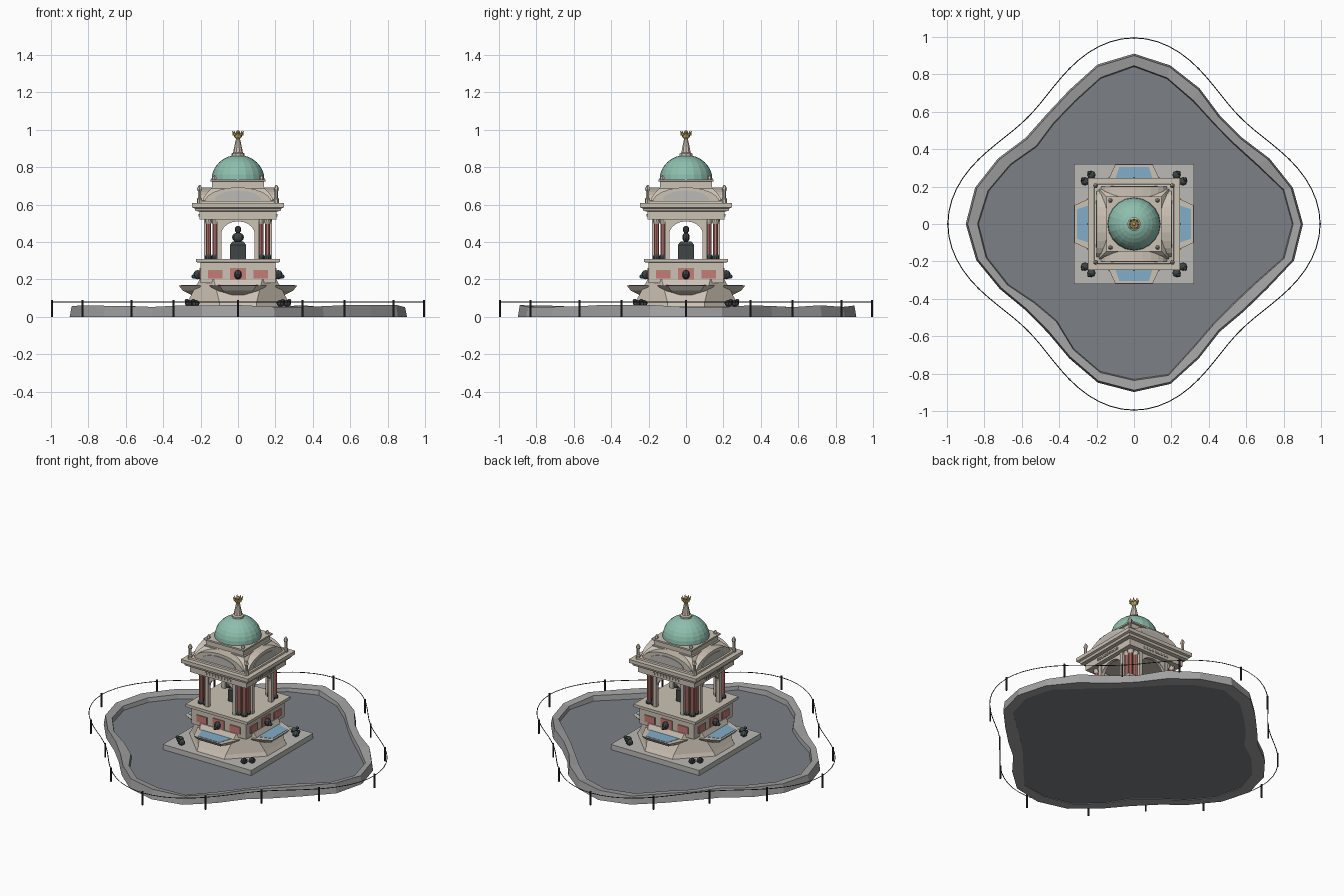
import bpy, bmesh, random
from math import sin, cos, pi
from mathutils import Matrix, Vector

if "Cube" in bpy.data.objects:
    bpy.data.objects.remove(bpy.data.objects["Cube"])
random.seed(4)

STONE, RED, GREEN = (.60, .54, .46), (.55, .20, .18), (.27, .52, .42)
BLACK, GOLD, WATER = (.05, .06, .06), (.65, .48, .15), (.22, .42, .58)
FLOOR, SLAB, IRON = (.20, .22, .24), (.50, .49, .46), (.03, .03, .03)
mats = {}


def paint(data, c):
    if c:
        if c not in mats:
            mats[c] = bpy.data.materials.new("paint")
            mats[c].diffuse_color = (*c, 1)
        data.materials.append(mats[c])


def part(name, color, build, four=False):
    """Make one object; four=True repeats it around the z axis."""
    bm = bmesh.new()
    build(bm)
    if four:
        geom = bm.verts[:] + bm.edges[:] + bm.faces[:]
        for k in (1, 2, 3):
            new = bmesh.ops.duplicate(bm, geom=geom)["geom"]
            bmesh.ops.rotate(bm, verts=[v for v in new if isinstance(v, bmesh.types.BMVert)],
                             cent=(0, 0, 0), matrix=Matrix.Rotation(k * pi / 2, 3, 'Z'))
    bmesh.ops.recalc_face_normals(bm, faces=bm.faces[:])
    me = bpy.data.meshes.new(name)
    bm.to_mesh(me)
    bm.free()
    paint(me, color)
    ob = bpy.data.objects.new(name, me)
    bpy.context.collection.objects.link(ob)
    return ob


def loft(bm, rings, closed=False):
    vs = [[bm.verts.new(p) for p in r] for r in rings]
    n = len(vs[0])
    for a, b in zip(vs, vs[1:] + ([vs[0]] if closed else [])):
        for i in range(n):
            j = (i + 1) % n
            bm.faces.new((a[i], a[j], b[j], b[i]))
    if not closed:
        bm.faces.new(vs[0])
        bm.faces.new(vs[-1])


def sq(h, z):
    return [(-h, -h, z), (h, -h, z), (h, h, z), (-h, h, z)]


def circ(r, z, n, x=0, y=0):
    return [(x + r * cos(2 * pi * i / n), y + r * sin(2 * pi * i / n), z) for i in range(n)]


def squares(*prof):
    return lambda bm: loft(bm, [sq(h, z) for h, z in prof])


def lathe(n, *prof, x=0, y=0):
    return lambda bm: loft(bm, [circ(r, z, n, x, y) for r, z in prof])


def box(bm, x0, x1, y0, y1, z0, z1):
    loft(bm, [[(x0, y0, z), (x1, y0, z), (x1, y1, z), (x0, y1, z)] for z in (z0, z1)])


def ball(bm, p, s, seg=8):
    bmesh.ops.create_uvsphere(bm, u_segments=seg, v_segments=6, radius=1,
                              matrix=Matrix.Translation(p) @ Matrix.Diagonal((*s, 1)))


def clover(mid, amp, i, n):
    a = 2 * pi * i / n
    return Vector((cos(a), sin(a), 0)) * (mid + amp * cos(4 * a))


# pool: rough stone rim and floor
def rim(bm):
    rings, n = [], 28
    for i in range(n):
        p = clover(.82, .085, i, n)
        d = p.normalized()
        w, t = random.uniform(.045, .075), random.uniform(.05, .064)
        q = p + d * random.uniform(-.008, .008)
        rings.append([q, q - d * .01 + Vector((0, 0, t)),
                      q - d * w + Vector((0, 0, t - .008)), q - d * (w + .01)])
    loft(bm, rings, closed=True)


part("pool_rim", (.36, .36, .36), rim)
part("pool_floor", FLOOR, lambda bm: loft(
    bm, [[clover(.775, .085, i, 28) + Vector((0, 0, z)) for i in range(28)] for z in (.004, .022)]))


# fence
def posts(bm):
    for i in range(16):
        p = clover(.9, .095, i, 16)
        loft(bm, [circ(.006, z, 6, p.x, p.y) for z in (0, .09)])


part("fence_posts", IRON, posts)
cu = bpy.data.curves.new("fence_rail", 'CURVE')
cu.dimensions, cu.bevel_depth, cu.bevel_resolution = '3D', .0025, 0
sp = cu.splines.new('POLY')
sp.points.add(95)
for i, pt in enumerate(sp.points):
    pt.co = (*clover(.9, .095, i, 96).xy, .08, 1)
sp.use_cyclic_u = True
paint(cu, IRON)
bpy.context.collection.objects.link(bpy.data.objects.new("fence_rail", cu))

# stepped slab and flared octagonal base
part("slab", SLAB, squares((.322, .02), (.322, .056)))


def octo(h, c, z):
    return [(-c, -h, z), (c, -h, z), (h, -c, z), (h, c, z), (c, h, z), (-c, h, z), (-h, c, z), (-h, -c, z)]


part("flared_base", STONE, lambda bm: loft(bm, [octo(.285, .1, .055), octo(.27, .1, .08), octo(.205, .13, .2)]))


# water bowls on the four sides
def bowl(w, e, y0, y1, z):
    return [(-w, y0, z), (-e, y1, z), (e, y1, z), (w, y0, z)]


part("bowls", STONE, lambda bm: loft(bm, [bowl(.05, .03, -.2, -.245, .115), bowl(.13, .08, -.2, -.295, .14),
                                          bowl(.155, .1, -.2, -.318, .168)]), True)
part("bowl_water", WATER, lambda bm: loft(bm, [bowl(.115, .078, -.2, -.306, z) for z in (.16, .17)]), True)


# pair of small animals at each slab corner
def animals(bm):
    for x, y in ((.228, -.262), (.262, -.228)):
        ball(bm, (x, y, .072), (.022, .022, .018))
        ball(bm, (x + .012, y - .012, .085), (.011, .011, .011))


part("corner_animals", BLACK, animals, True)

# pedestal with red panels and spouts
part("pedestal", STONE, squares((.2, .18), (.2, .29), (.225, .292), (.225, .31)))


def panels(bm):
    for x, w in ((-.122, .038), (0, .042), (.122, .038)):
        box(bm, x - w, x + w, -.206, -.19, .195 if x == 0 else .205, .26 if x == 0 else .25)


part("red_panels", RED, panels, True)


def spouts(bm):
    ball(bm, (0, -.215, .225), (.02, .024, .025))
    ball(bm, (0, -.236, .215), (.011, .014, .011))


part("spout_heads", BLACK, spouts, True)

# open pavilion: column clusters, piers and arches
SPOTS = ((.158, -.158), (.158, -.122), (.122, -.158))


def columns(bm):
    for x, y in SPOTS:
        loft(bm, [circ(.014, z, 10, x, y) for z in (.33, .5)])


def bases(bm):
    for x, y in SPOTS:
        loft(bm, [circ(r, z, 10, x, y) for r, z in ((.019, .31), (.019, .322), (.014, .334))])


def piers(bm):
    for x, y in ((.1, -.172), (.172, -.1)):
        box(bm, x - .011, x + .011, y - .011, y + .011, .31, .52)
    for x, y in SPOTS:
        loft(bm, [circ(r, z, 10, x, y) for r, z in ((.014, .495), (.02, .51), (.02, .525))])


def arch(bm):
    prof = [(.09, .31), (.105, .31), (.105, .525), (-.105, .525), (-.105, .31), (-.09, .31)]
    prof += [(-.09 * cos(a * pi / 10), .44 + .07 * sin(a * pi / 10)) for a in range(11)]
    loft(bm, [[(x, y, z) for x, z in prof] for y in (-.176, -.156)])


part("red_columns", RED, columns, True)
part("column_bases", BLACK, bases, True)
part("piers", STONE, piers, True)
part("arches", STONE, arch, True)


# statue bust inside
def bust(bm):
    loft(bm, [sq(.042, .31), sq(.042, .385), sq(.03, .402)])
    ball(bm, (0, 0, .425), (.032, .02, .026))
    ball(bm, (0, 0, .466), (.017, .017, .021))
    loft(bm, [circ(.009, z, 8) for z in (.43, .46)])


part("bust", BLACK, bust)

# entablature with dentils, cornice and roof
part("entablature", STONE, squares((.205, .52), (.205, .562), (.228, .566), (.232, .58), (.245, .585), (.245, .608)))


def dentils(bm):
    for i in range(-4, 5):
        box(bm, i * .022 - .006, i * .022 + .006, -.21, -.2, .535, .55)


part("dentils", STONE, dentils, True)
part("roof", STONE, squares((.215, .605), (.212, .618), (.188, .622), (.182, .64), (.165, .665), (.145, .685),
                            (.145, .69), (.138, .692), (.138, .722), (.148, .725), (.148, .735)))


# curved pediment on each side
def segment(w, z0, h):
    return [(-w * cos(i * pi / 12), z0 + h * sin(i * pi / 12)) for i in range(13)]


part("pediments", STONE, lambda bm: loft(bm, [[(x, y, z) for x, z in segment(.18, .61, .082)]
                                              for y in (-.2, -.13)]), True)
part("pediment_panels", SLAB, lambda bm: loft(bm, [[(x, y, z) for x, z in segment(.125, .622, .052)]
                                                   for y in (-.204, -.19)]), True)
part("corner_pinnacles", STONE, lathe(6, (.014, .605), (.014, .63), (.009, .635), (.009, .67), (.014, .682),
                                      (.01, .695), (.003, .705), x=.205, y=-.205), True)
part("attic_finials", STONE, lathe(6, (.01, .73), (.012, .742), (.003, .758), x=.126, y=-.126), True)

# dome and finial
dome = [(.141 * cos(i * pi / 16), .735 + .13 * sin(i * pi / 16)) for i in range(8)]
part("dome", GREEN, lathe(20, (.141, .725), *dome, (.004, .865)))
part("spire", STONE, lathe(10, (.036, .855), (.036, .872), (.026, .878), (.022, .9), (.009, .96)))


def crown(bm):
    loft(bm, [circ(r, z, 8) for r, z in ((.008, .95), (.02, .962), (.024, .975))])
    for i in range(8):
        a = i * pi / 4
        x, y = cos(a), sin(a)
        loft(bm, [circ(.009, .97, 4, .02 * x, .02 * y), circ(.002, .993, 4, .029 * x, .029 * y)])
    ball(bm, (0, 0, .984), (.012, .012, .012))


part("crown_finial", GOLD, crown)

for m in bpy.data.materials:
    if m.users and not m.is_grease_pencil:
        m.use_nodes = True
        m.node_tree.nodes["Principled BSDF"].inputs["Base Color"].default_value = m.diffuse_color
